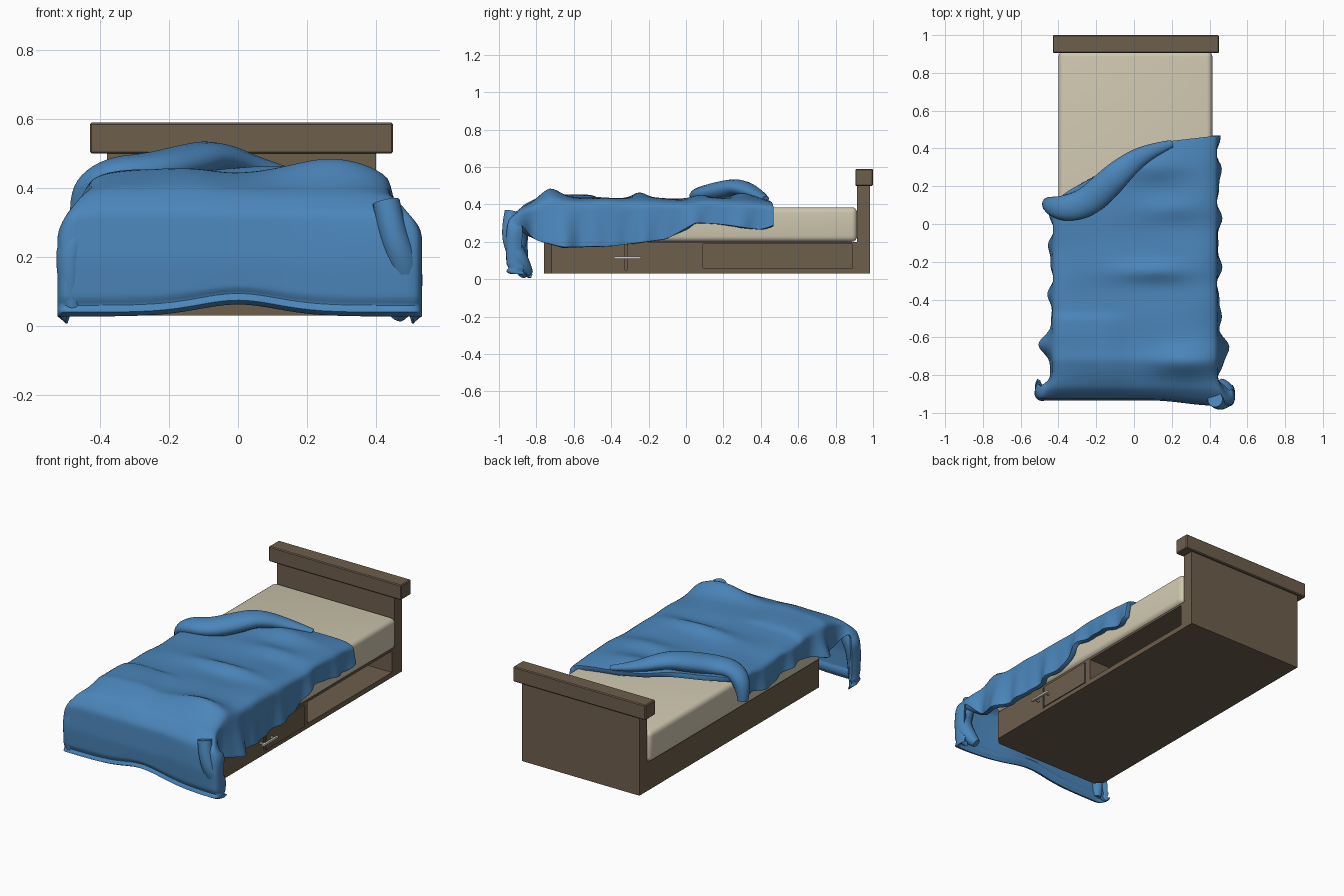
import bpy, bmesh, math

cube = bpy.data.objects.get("Cube")
if cube:
    bpy.data.objects.remove(cube, do_unlink=True)


def material(name, rgb):
    m = bpy.data.materials.new(name)
    m.use_nodes = True
    m.diffuse_color = (*rgb, 1)
    m.node_tree.nodes["Principled BSDF"].inputs["Base Color"].default_value = (*rgb, 1)
    return m


WOOD = material("brown wood", (0.155, 0.112, 0.073))
CREAM = material("cream fabric", (0.62, 0.57, 0.43))
BLUE = material("blue fabric", (0.07, 0.235, 0.49))
METAL = material("pale metal", (0.6, 0.57, 0.5))


def add_object(name, data, mat):
    ob = bpy.data.objects.new(name, data)
    bpy.context.collection.objects.link(ob)
    if mat:
        data.materials.append(mat)
    return ob


def activate(ob):
    bpy.ops.object.select_all(action='DESELECT')
    ob.select_set(True)
    bpy.context.view_layer.objects.active = ob


def box(name, xs, ys, zs, mat, bevel=0, segments=1, smooth=False):
    me = bpy.data.meshes.new(name)
    bm = bmesh.new()
    bmesh.ops.create_cube(bm, size=1)
    for v in bm.verts:
        for k, (lo, hi) in enumerate((xs, ys, zs)):
            v.co[k] = lo if v.co[k] < 0 else hi
    if bevel:
        bmesh.ops.bevel(bm, geom=bm.edges[:], offset=bevel, segments=segments,
                        affect='EDGES', profile=0.5)
    bm.to_mesh(me)
    bm.free()
    ob = add_object(name, me, mat)
    if smooth:
        activate(ob)
        bpy.ops.object.shade_smooth_by_angle(angle=math.radians(40))
    return ob


# Bed frame with a chamfered foot and an open storage niche
base = box("base", (-0.38, 0.40), (-0.76, 0.95), (0.03, 0.2), WOOD)
bm = bmesh.new()
bm.from_mesh(base.data)
foot_edges = [e for e in bm.edges if all(v.co.y < 0 for v in e.verts)
              and abs(e.verts[0].co.z - e.verts[1].co.z) > 0.1]
bmesh.ops.bevel(bm, geom=foot_edges, offset=0.04, segments=1, affect='EDGES')
bm.to_mesh(base.data)
bm.free()
cutters = [box("niche_cutter", (0.12, 0.5), (0.09, 0.89), (0.06, 0.188), None),
           box("gap_cutter", (0.39, 0.5), (-0.325, -0.315), (0.05, 0.185), None)]
activate(base)
for c in cutters:
    mod = base.modifiers.new("cut", 'BOOLEAN')
    mod.object = c
    mod.operation = 'DIFFERENCE'
    mod.solver = 'EXACT'
    bpy.ops.object.modifier_apply(modifier=mod.name)
    bpy.data.objects.remove(c, do_unlink=True)

# Drawer front and handle
box("drawer_front", (0.39, 0.406), (-0.31, 0.05), (0.055, 0.185), WOOD)
box("drawer_handle", (0.425, 0.44), (-0.385, -0.24), (0.108, 0.122), METAL, 0.004, 2, True)
for y in (-0.36, -0.265):
    box("handle_post", (0.39, 0.43), (y - 0.005, y + 0.005), (0.11, 0.12), METAL)

# Headboard and mattress
box("headboard", (-0.38, 0.40), (0.915, 0.985), (0.03, 0.52), WOOD)
box("headboard_cap", (-0.43, 0.45), (0.905, 1.0), (0.5, 0.59), WOOD, 0.005)
box("mattress", (-0.40, 0.415), (-0.73, 0.915), (0.2, 0.385), CREAM, 0.03, 4, True)


def smoothstep(a, b, x):
    t = min(1, max(0, (x - a) / (b - a)))
    return t * t * (3 - 2 * t)


def along(keys, x):
    """Eased interpolation through (position, value) keys in rising order."""
    if x <= keys[0][0]:
        return keys[0][1]
    for (x0, a), (x1, b) in zip(keys, keys[1:]):
        if x <= x1:
            return a + (b - a) * (x - x0) / (x1 - x0)
    return keys[-1][1]


def bump(x, y, cx, cy, rx, ry):
    return math.exp(-((x - cx) / rx) ** 2 - ((y - cy) / ry) ** 2)


# Blanket guides: head edge, crown height, right hem, fall over the foot
HEAD = [(-0.45, 0.10), (-0.35, 0.18), (-0.2, 0.26), (0, 0.39), (0.15, 0.44), (0.45, 0.475)]
CROWN = [(-0.72, 0.445), (-0.5, 0.435), (0, 0.43), (0.3, 0.435), (0.48, 0.415)]
HEM = [(-0.8, 0.2), (-0.66, 0.165), (-0.4, 0.17), (-0.1, 0.21), (0, 0.27),
       (0.05, 0.30), (0.2, 0.29), (0.4, 0.26), (0.48, 0.29)]
FALL_Y = [(0, -0.72), (0.12, -0.79), (0.25, -0.87), (0.36, -0.925), (0.6, -0.935),
          (0.84, -0.93), (0.89, -0.915), (0.94, -0.94), (1, -0.90)]
FALL_Z = [(0, 0.445), (0.12, 0.42), (0.25, 0.39), (0.36, 0.33), (0.6, 0.19),
          (0.84, 0.075), (0.89, 0.06), (0.94, 0.04), (1, 0.025)]
TOP_PART, SIDE = 0.62, 0.7


def blanket_point(u, v):
    f = max(-1, min(1, u / SIDE))
    t = max(0, (abs(u) - SIDE) / (1 - SIDE))
    side = 1 if u > 0 else -1
    x = 0.005 + 0.435 * f
    if v <= TOP_PART:
        y0 = along(HEAD, x)
        y = y0 + (-0.72 - y0) * v / TOP_PART
        z, b = along(CROWN, y), 0
    else:
        p = (v - TOP_PART) / (1 - TOP_PART)
        y, z = along(FALL_Y, p), along(FALL_Z, p)
        b = smoothstep(0.1, 0.5, p)
        z += 0.035 * bump(x, 0, 0, 0, 0.16, 1) * smoothstep(0.6, 0.9, p)
        y -= 0.03 * smoothstep(0.1, 0.42, x) * b
        x += side * 0.08 * abs(f) ** 3 * b
    # soft folds over the top
    top = 1 - b
    z += top * (0.04 * bump(x, y, 0.27, -0.73, 0.17, 0.07)
                + 0.035 * bump(x, y, 0.1, -0.25, 0.2, 0.05)
                + 0.02 * bump(x, y, 0.2, 0.08, 0.15, 0.06)
                + 0.03 * bump(x, y, 0.1, 0.3, 0.15, 0.08)
                + 0.012 * smoothstep(-0.47, -0.5, y) * smoothstep(0, -0.15, x)
                + 0.005 * math.sin(17 * y + 6 * x) * math.cos(9 * x - 5 * y))
    z -= 0.03 * top * abs(f) ** 10
    if t:
        hem = along(HEM, y) if side > 0 else 0.285 + 0.02 * math.sin(11 * y)
        drop = max(0.05, z - hem)
        wave = 0.012 * math.sin(26 * y + side) + 0.008 * math.sin(47 * y)
        wave += 0.05 * bump(0, y, 0, -0.65, 1, 0.08)
        x += side * top * t * (0.012 + wave)
        z -= top * t * drop
        y += b * 0.09 * t
        x += side * b * 0.015 * math.sin(math.pi * t)
    return x, y, z


# Blanket sheet
NU, NV = 72, 96
me = bpy.data.meshes.new("blanket")
bm = bmesh.new()
grid = [[bm.verts.new(blanket_point(2 * i / NU - 1, j / NV)) for j in range(NV + 1)]
        for i in range(NU + 1)]
for i in range(NU):
    for j in range(NV):
        bm.faces.new((grid[i][j], grid[i][j + 1], grid[i + 1][j + 1], grid[i + 1][j]))
for face in bm.faces:
    face.smooth = True
bm.to_mesh(me)
bm.free()
blanket = add_object("blanket", me, BLUE)
relax = blanket.modifiers.new("relax", 'SMOOTH')
relax.factor, relax.iterations = 0.5, 4
shell = blanket.modifiers.new("thickness", 'SOLIDIFY')
shell.thickness, shell.offset = 0.028, -1
rim = blanket.modifiers.new("soft_rim", 'BEVEL')
rim.width, rim.segments, rim.angle_limit = 0.008, 2, math.radians(60)


def fabric_roll(name, points, flat):
    """Tapered roll of cloth through (x, y, z, radius), flattened in height."""
    cu = bpy.data.curves.new(name, 'CURVE')
    cu.dimensions = '3D'
    cu.bevel_depth, cu.bevel_resolution, cu.use_fill_caps = 1, 5, True
    sp = cu.splines.new('NURBS')
    sp.points.add(len(points) - 1)
    for p, (x, y, z, r) in zip(sp.points, points):
        p.co, p.radius = (x, y, z / flat, 1), r
    sp.use_endpoint_u, sp.order_u, sp.resolution_u = True, 3, 6
    ob = add_object(name, cu, BLUE)
    ob.scale.z = flat
    activate(ob)
    bpy.ops.object.convert(target='MESH')
    bpy.ops.object.shade_smooth_by_angle(angle=math.radians(60))


# Folded-back corner near the head, and gathered cloth at the foot corners
fabric_roll("folded_corner", [(-0.455, 0.11, 0.29, 0.03), (-0.45, 0.10, 0.38, 0.045),
                              (-0.37, 0.08, 0.445, 0.07), (-0.25, 0.11, 0.45, 0.08),
                              (-0.15, 0.20, 0.475, 0.08), (-0.07, 0.28, 0.495, 0.07),
                              (0.06, 0.38, 0.455, 0.045), (0.2, 0.425, 0.43, 0.02)], 0.65)
fabric_roll("foot_corner_left", [(0.43, -0.93, 0.36, 0.04), (0.45, -0.95, 0.26, 0.04),
                                 (0.49, -0.92, 0.16, 0.05), (0.485, -0.87, 0.07, 0.045),
                                 (0.46, -0.84, 0.03, 0.025)], 1)
fabric_roll("foot_corner_right", [(-0.42, -0.87, 0.34, 0.03), (-0.48, -0.89, 0.26, 0.045),
                                  (-0.49, -0.90, 0.15, 0.04), (-0.48, -0.9, 0.05, 0.025)], 1)
